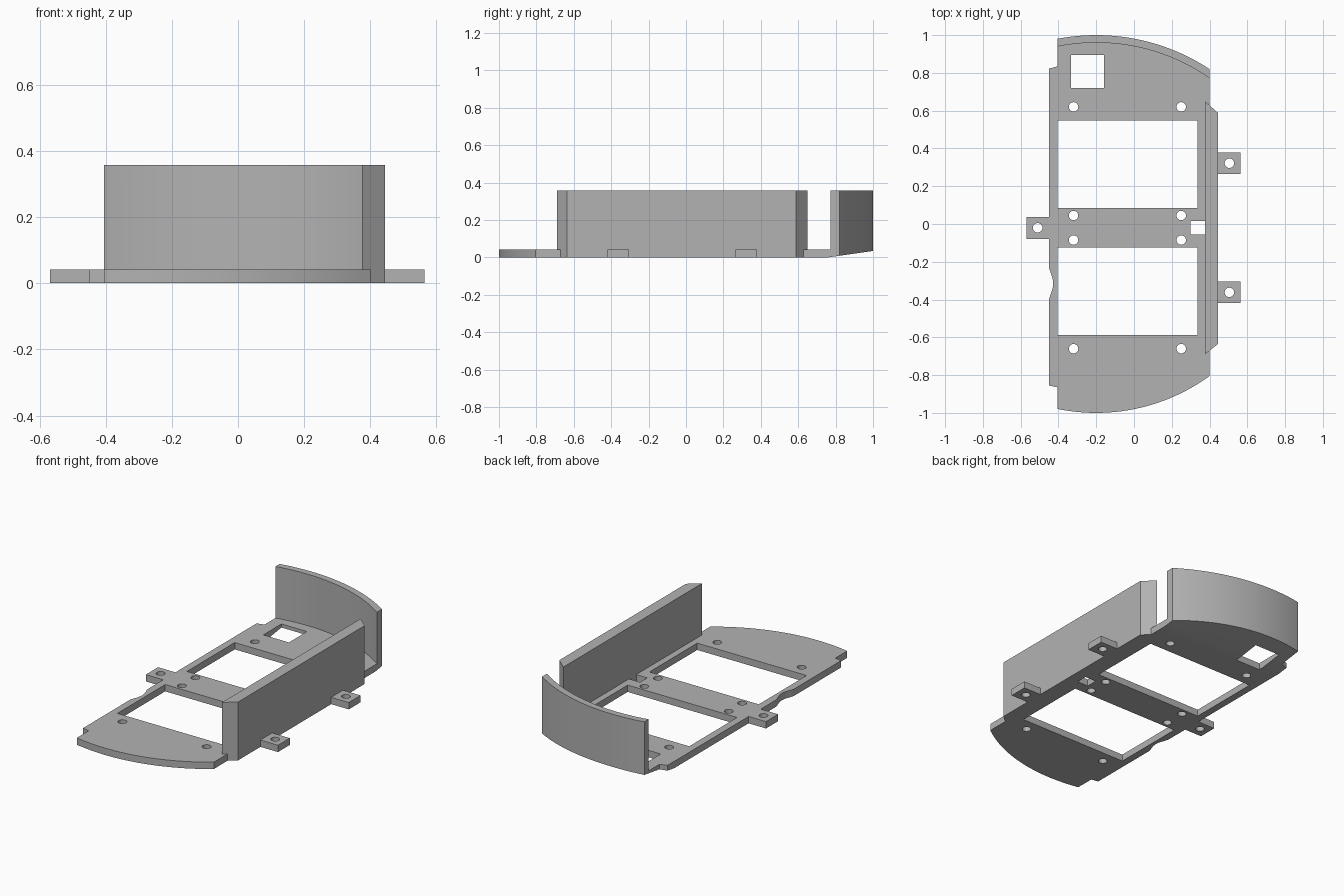
import bpy, bmesh, math

if "Cube" in bpy.data.objects:
    bpy.data.objects.remove(bpy.data.objects["Cube"])

grey = bpy.data.materials.new("matte grey")
grey.diffuse_color = (0.45, 0.45, 0.45, 1)
grey.use_nodes = True
grey.node_tree.nodes["Principled BSDF"].inputs["Base Color"].default_value = grey.diffuse_color

BASE, TALL = 0.042, 0.357      # plate thickness, wall height
SLOPE_Y, SLOPE = 0.755, 0.143  # underside ramps up behind this line


def arc(cx, apex, r, x0, x1, sign=1, n=24):
    """Points on a shallow arc whose crown is at (cx, apex)."""
    pts = []
    for i in range(n + 1):
        x = x0 + (x1 - x0) * i / n
        pts.append((x, apex - sign * (r - math.sqrt(r * r - (x - cx) ** 2))))
    return pts


def rect(x0, x1, y0, y1):
    return [(x0, y0), (x1, y0), (x1, y1), (x0, y1)]


def hole(x, y, r=0.025, n=24):
    return [(x + r * math.cos(2 * math.pi * i / n), y + r * math.sin(2 * math.pi * i / n))
            for i in range(n)]


def slab(name, loops, height):
    """Extrude an outline with holes from the ground, ramping the rear underside."""
    cu = bpy.data.curves.new(name, 'CURVE')
    cu.dimensions, cu.fill_mode, cu.extrude = '2D', 'BOTH', height / 2
    for pts in loops:
        sp = cu.splines.new('POLY')
        sp.points.add(len(pts) - 1)
        for p, (x, y) in zip(sp.points, pts):
            p.co = (x, y, 0, 1)
        sp.use_cyclic_u = True
    tmp = bpy.data.objects.new(name + " outline", cu)
    bpy.context.collection.objects.link(tmp)
    dg = bpy.context.evaluated_depsgraph_get()
    me = bpy.data.meshes.new_from_object(tmp.evaluated_get(dg))
    bpy.data.objects.remove(tmp)
    bm = bmesh.new()
    bm.from_mesh(me)
    bmesh.ops.remove_doubles(bm, verts=bm.verts, dist=1e-5)
    bmesh.ops.translate(bm, verts=bm.verts, vec=(0, 0, height / 2))
    bmesh.ops.bisect_plane(bm, geom=bm.verts[:] + bm.edges[:] + bm.faces[:],
                           plane_co=(0, SLOPE_Y, 0), plane_no=(0, 1, 0))
    for v in bm.verts:
        if v.co.z < 0.001 and v.co.y > SLOPE_Y:
            v.co.z = (v.co.y - SLOPE_Y) * SLOPE
    bmesh.ops.recalc_face_normals(bm, faces=bm.faces)
    bm.to_mesh(me)
    bm.free()
    me.name = name
    me.materials.clear()
    me.materials.append(grey)
    ob = bpy.data.objects.new(name, me)
    bpy.context.collection.objects.link(ob)
    bpy.context.view_layer.objects.active = ob
    ob.select_set(True)
    bpy.ops.object.shade_smooth_by_angle(angle=math.radians(20))
    ob.select_set(False)


XL, XR, XW = -0.405, 0.40, 0.375   # plate ends left/right, side wall inner face
inner = arc(-0.2, 0.96, 1.05, XL, XR)
outer = arc(-0.2, 1.0, 1.09, XL, XR)
front = arc(-0.2, -1.0, 1.02, XR, XL, sign=-1)

# shallow scallop in the left edge
scallop = [(-0.45 + 0.022 * math.sin(math.pi * i / 12) ** 1.3, -0.40 + 0.17 * i / 12)
           for i in range(13)]

# base plate outline, clockwise from the rear left
plate = (inner
         + [(XR, 0.629), (XW, 0.65), (XW, 0.015), (0.30, 0.015), (0.30, -0.055),
            (XW, -0.055), (XW, -0.69), (XR, -0.67)]
         + front
         + [(XL, -0.865), (-0.45, -0.855)] + scallop
         + [(-0.45, -0.08), (-0.568, -0.08), (-0.568, 0.038), (-0.45, 0.038),
            (-0.45, 0.822), (XL, 0.835)])
holes = [rect(XL, 0.335, 0.085, 0.547), rect(XL, 0.335, -0.587, -0.125),
         rect(-0.333, -0.16, 0.72, 0.895), hole(-0.51, -0.02)]
holes += [hole(x, y) for x in (-0.32, 0.25) for y in (0.62, 0.045, -0.085, -0.66)]
slab("base plate", [plate] + holes, BASE)

# curved wall at the rear
slab("rear curved wall", [outer + inner[::-1]], TALL)

# long side wall with bevelled ends
slab("side wall", [[(XW, -0.69), (0.445, -0.635), (0.445, 0.588), (XW, 0.65)]], TALL)

# screw tabs outside the side wall
for name, y in (("rear screw tab", 0.322), ("front screw tab", -0.362)):
    slab(name, [rect(0.445, 0.564, y - 0.057, y + 0.057), hole(0.505, y)], BASE)
